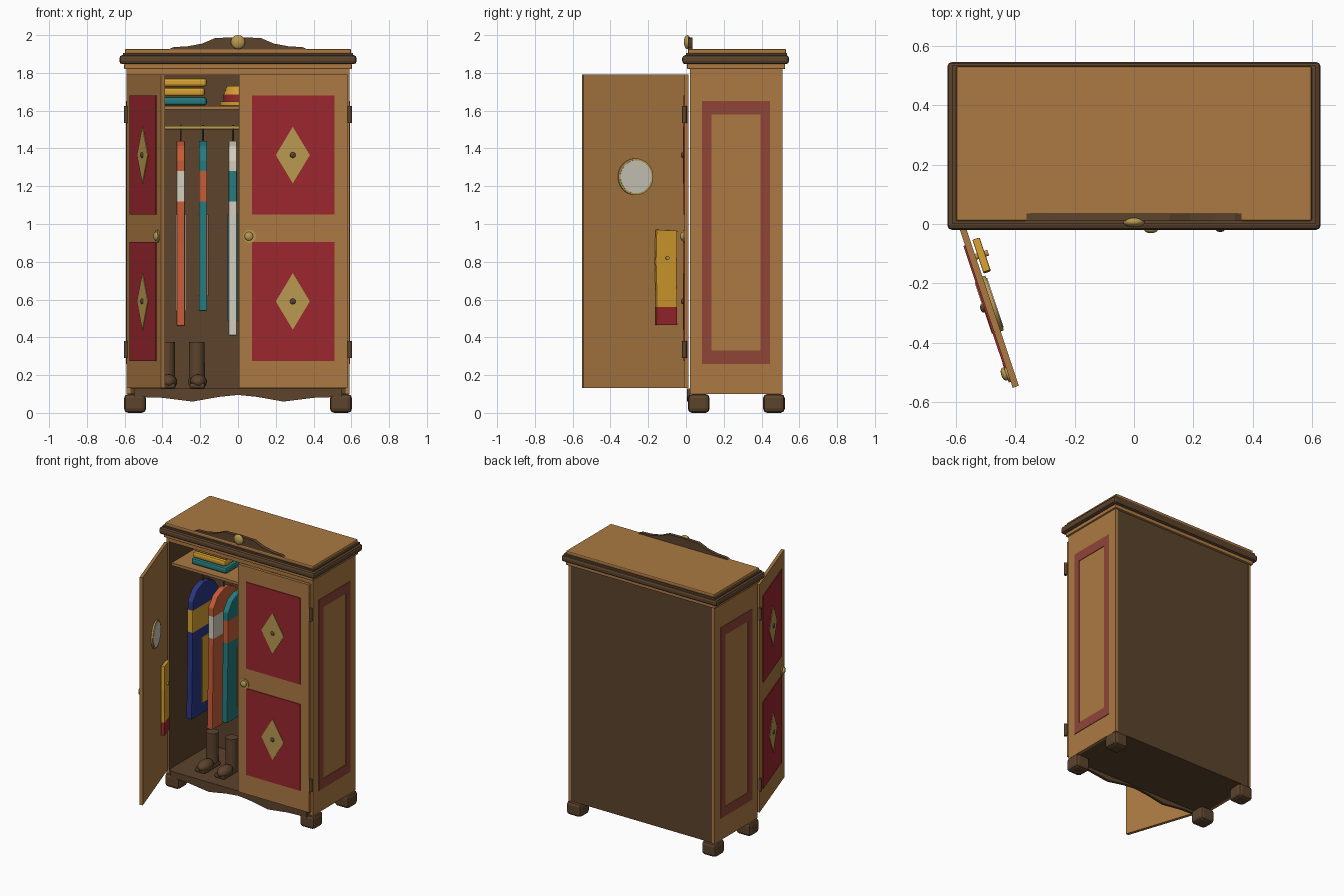
import bpy, bmesh, math
from mathutils import Matrix, Vector

cube = bpy.data.objects.get("Cube")
if cube:
    bpy.data.objects.remove(cube)


def material(name, r, g, b):
    m = bpy.data.materials.new(name)
    lin = tuple((c / 255) ** 2.2 for c in (r, g, b)) + (1,)
    m.diffuse_color = lin
    m.use_nodes = True
    m.node_tree.nodes["Principled BSDF"].inputs["Base Color"].default_value = lin
    return m


WOOD = material("warm wood", 170, 121, 69)
DARK = material("dark wood", 92, 69, 48)
RED = material("panel red", 153, 44, 50)
FRAME = material("muted red", 141, 70, 58)
BRASS = material("brass", 184, 152, 82)
YELLOW = material("yellow cloth", 214, 158, 52)
TEAL = material("teal cloth", 42, 122, 124)
ORANGE = material("orange cloth", 196, 92, 58)
BLUE = material("blue cloth", 46, 58, 128)
PALE = material("pale grey", 208, 203, 188)


def finish(bm, name, mats, matrix=None, bevel=0, smooth=False):
    if matrix:
        bm.transform(matrix)
    bmesh.ops.recalc_face_normals(bm, faces=bm.faces)
    mesh = bpy.data.meshes.new(name)
    bm.to_mesh(mesh)
    bm.free()
    obj = bpy.data.objects.new(name, mesh)
    bpy.context.collection.objects.link(obj)
    for m in mats if isinstance(mats, list) else [mats]:
        mesh.materials.append(m)
    if bevel:
        mod = obj.modifiers.new("bevel", "BEVEL")
        mod.width, mod.segments = bevel, 2
    if smooth:
        bpy.ops.object.select_all(action="DESELECT")
        obj.select_set(True)
        bpy.context.view_layer.objects.active = obj
        bpy.ops.object.shade_smooth_by_angle(angle=math.radians(40))
    return obj


def box(name, x, y, z, mat, matrix=None, bevel=0):
    bm = bmesh.new()
    bmesh.ops.create_cube(bm, size=1)
    for v in bm.verts:
        v.co = [r[0] if c < 0 else r[1] for c, r in zip(v.co, (x, y, z))]
    return finish(bm, name, mat, matrix, bevel)


def prism_mesh(points, axis, lo, hi):
    """Extrude an outline along x (outline in y, z) or y (outline in x, z)."""
    bm = bmesh.new()
    at = (lambda a, b: (lo, a, b)) if axis == "x" else (lambda a, b: (a, lo, b))
    face = bm.faces.new([bm.verts.new(at(a, b)) for a, b in points])
    new = bmesh.ops.extrude_face_region(bm, geom=[face])["geom"]
    step = Vector((hi - lo, 0, 0) if axis == "x" else (0, hi - lo, 0))
    bmesh.ops.translate(bm, vec=step, verts=[v for v in new if isinstance(v, bmesh.types.BMVert)])
    return bm


def prism(name, points, axis, lo, hi, mat, matrix=None):
    return finish(prism_mesh(points, axis, lo, hi), name, mat, matrix)


def rod(name, a, b, r1, mat, matrix=None, r2=None, sides=24):
    a, b = Vector(a), Vector(b)
    bm = bmesh.new()
    turn = (b - a).to_track_quat("Z", "Y").to_matrix().to_4x4()
    bmesh.ops.create_cone(bm, cap_ends=True, segments=sides, radius1=r1, radius2=r1 if r2 is None else r2,
                          depth=(b - a).length, matrix=Matrix.Translation((a + b) / 2) @ turn)
    return finish(bm, name, mat, matrix, smooth=True)


def ball(name, centre, size, mat, matrix=None):
    bm = bmesh.new()
    bmesh.ops.create_uvsphere(bm, u_segments=20, v_segments=12, radius=1,
                              matrix=Matrix.Translation(centre) @ Matrix.Diagonal((*size, 1)))
    return finish(bm, name, mat, matrix, smooth=True)


def bands(bm, cuts, pick):
    """Cut a mesh at heights and colour its faces by height."""
    for z in cuts:
        bmesh.ops.bisect_plane(bm, geom=bm.verts[:] + bm.edges[:] + bm.faces[:],
                               plane_co=(0, 0, z), plane_no=(0, 0, 1))
    for f in bm.faces:
        f.material_index = pick(f.calc_center_median().z)


# Carcass
for s, side in ((-1, "right"), (1, "left")):
    wall = box(side + "_wall", sorted((s * .57, s * .59)), (.02, .512), (.1, 1.83), WOOD)
    wall.data.materials.append(DARK)
    for p in wall.data.polygons:
        p.material_index = int(p.normal.x * s < -.5)
    for y0, y1, z0, z1 in ((.085, .135, .26, 1.65), (.395, .445, .26, 1.65),
                           (.135, .395, .26, .33), (.135, .395, 1.58, 1.65)):
        box(side + "_painted_border", sorted((s * .588, s * .594)), (y0, y1), (z0, z1), FRAME)
    for y in (.01, .408):
        box(side + "_foot", sorted((s * .487, s * .603)), (y, y + .115), (0, .1), DARK, bevel=.022)
    for z in (.335, 1.58):
        rod(side + "_hinge", (s * .592, -.008, z - .045), (s * .592, -.008, z + .045), .012, DARK)
box("back_panel", (-.57, .57), (.49, .508), (.1, 1.83), DARK)
box("floor", (-.57, .57), (.02, .49), (.1, .13), DARK)
box("ceiling", (-.57, .57), (.03, .49), (1.79, 1.83), DARK)
box("top_rail", (-.57, .57), (.02, .03), (1.79, 1.83), WOOD)
box("shelf", (-.57, .57), (.05, .49), (1.605, 1.625), WOOD)
rod("hanging_rail", (-.57, .27, 1.51), (.57, .27, 1.51), .009, BRASS)

half = [(.55, .085), (.4, .08), (.24, .06), (.1, .085)]
prism("apron", [(-.55, .13)] + [(-x, z) for x, z in half] + [(0, .095)]
      + half[::-1] + [(.55, .13)], "y", .005, .025, DARK)

# Cornice and crest
box("cornice_base", (-.603, .603), (.005, .525), (1.82, 1.848), WOOD, bevel=.006)
box("cornice_moulding", (-.628, .628), (-.02, .545), (1.846, 1.894), DARK, bevel=.016)
box("cornice_step", (-.61, .61), (0, .535), (1.89, 1.905), DARK)
box("cornice_top", (-.598, .598), (.01, .53), (1.9, 1.927), WOOD, bevel=.007)
half = [(.365, 1.925), (.34, 1.937), (.27, 1.94), (.19, 1.955), (.12, 1.985)]
prism("crest", [(-x, z) for x, z in half] + [(0, 1.988)] + half[::-1], "y", .01, .035, DARK)
ball("crest_medallion", (0, .007, 1.963), (.037, .018, .037), BRASS)


# Doors, built from the hinge outwards with the painted side to -y
def door(side, matrix):
    box(side + "_door", (0, .575), (-.011, .011), (.132, 1.792), WOOD, matrix)
    for z0, z1 in ((.275, .905), (1.05, 1.68)):
        box(side + "_door_panel", (.07, .505), (-.017, -.01), (z0, z1), RED, matrix)
        x, z = .29, (z0 + z1) / 2
        prism(side + "_door_diamond", [(x - .09, z), (x, z - .15), (x + .09, z), (x, z + .15)],
              "y", -.02, -.015, BRASS, matrix)
        ball(side + "_diamond_stud", (x, -.021, z), (.015, .009, .015), DARK, matrix)
    rod(side + "_knob_plate", (.52, -.01, .935), (.52, -.018, .935), .034, BRASS, matrix)
    ball(side + "_knob", (.523, -.022, .935), (.023, .012, .023), BRASS, matrix)


door("left", Matrix.Translation((.58, .003, 0)) @ Matrix.Diagonal((-1, 1, 1, 1)))
swing = Matrix.Translation((-.58, -.002, 0)) @ Matrix.Rotation(math.radians(-71.5), 4, "Z")
door("right", swing)

# Mirror and scarf on the inner side of the open door
rod("mirror_rim", (.285, .01, 1.25), (.285, .022, 1.25), .097, BRASS, swing, sides=40)
rod("mirror_glass", (.285, .021, 1.25), (.285, .025, 1.25), .087, PALE, swing, sides=40)
scarf = prism_mesh([(.06, .465), (.177, .465), (.175, .62), (.18, .8), (.176, .97), (.06, .965), (.064, .75)],
                   "y", .018, .044)
bands(scarf, [.56], lambda z: int(z < .56))
finish(scarf, "scarf", [YELLOW, RED], swing, bevel=.004)
rod("scarf_peg", (.118, .01, .82), (.118, .055, .82), .01, BRASS, swing)


# Hanging coats
def coat(name, x, bottom, main, accent):
    half = [(.165, bottom), (.155, .9), (.15, 1.34), (.1, 1.41), (.03, 1.44)]
    bm = prism_mesh([(.27 - y, z) for y, z in half] + [(.27 + y, z) for y, z in half[::-1]],
                    "x", x - .022, x + .022)
    bands(bm, [1.12, 1.28], lambda z: int(1.12 < z < 1.28))
    finish(bm, name, [main, accent], bevel=.006)
    for s in (-1, 1):
        box(name + "_stripe", sorted((x + s * .021, x + s * .028)), (.22, .32), (bottom + .08, 1.05), accent)
    rod(name + "_hanger", (x, .27, 1.43), (x, .27, 1.525), .005, DARK, sides=8)


coat("blue_coat", -.47, .49, BLUE, YELLOW)
coat("orange_coat", -.303, .46, ORANGE, PALE)
coat("teal_coat", -.185, .54, TEAL, ORANGE)
coat("pale_coat", -.027, .41, PALE, TEAL)
coat("second_blue_coat", .14, .5, BLUE, YELLOW)

# Folded clothes and hat on the shelf
for i, (mat, right) in enumerate(((TEAL, -.165), (YELLOW, -.175), (YELLOW, -.165))):
    z = 1.627 + i * .05
    box("folded_cloth", (-.45 + i * .01, right), (.1, .38), (z, z + .046), mat, bevel=.015)
rod("hat_brim", (.03, .26, 1.627), (.03, .26, 1.648), .125, YELLOW)
rod("hat_band", (.03, .26, 1.648), (.03, .26, 1.685), .108, RED)
rod("hat_crown", (.03, .26, 1.685), (.03, .26, 1.73), .107, YELLOW, r2=.09)

# Boots
for x in (-.375, -.218):
    rod("boot_shaft", (x, .24, .15), (x, .24, .375), .043, DARK, r2=.041)
    ball("boot_toe", (x + .008, .15, .165), (.045, .07, .04), DARK)
    box("boot_sole", (x - .04, x + .044), (.09, .28), (.128, .16), DARK, bevel=.012)
